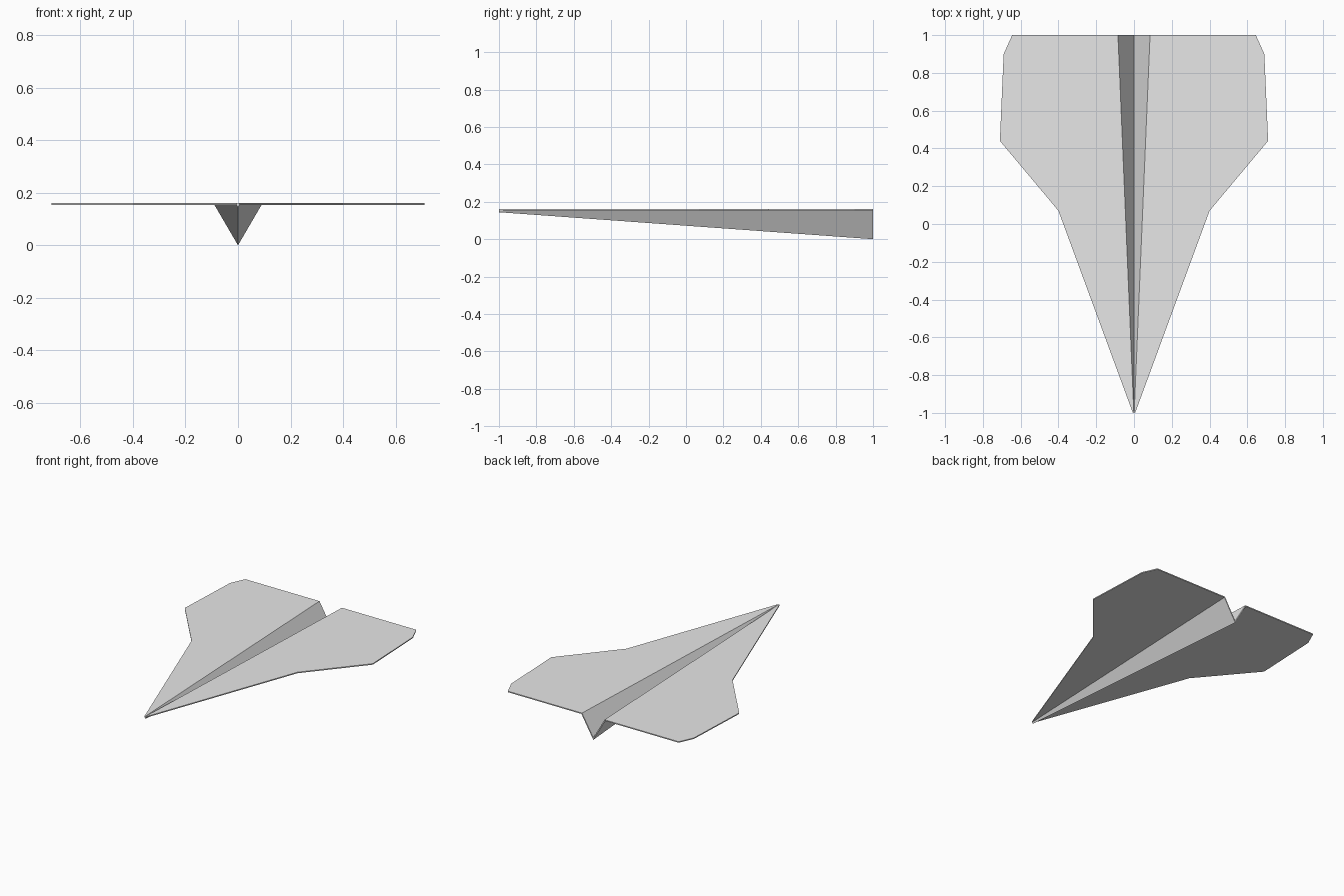
import bpy
import math

cube = bpy.data.objects.get("Cube")
if cube:
    bpy.data.objects.remove(cube, do_unlink=True)

TOP = 0.16                      # height of the level wings
T = 0.0072                      # sheet thickness
SLOPE = math.tan(math.radians(60))   # steepness of the centre fold

# Plain paper material
paper = bpy.data.materials.new("pale_paper")
paper.use_nodes = True
colour = (0.8, 0.8, 0.8, 1.0)
paper.diffuse_color = colour
paper.node_tree.nodes["Principled BSDF"].inputs["Base Color"].default_value = colour

# Half outline of the upper surface, from the nose around the wing to the tail:
# fold bottom, wing hinge, wing edge points, wing hinge, fold bottom
upper = [
    (0, -1, TOP - 0.0017), (0.001, -1, TOP),
    (0.006, -1, TOP), (0.40, 0.07, TOP), (0.71, 0.44, TOP),
    (0.69, 0.90, TOP), (0.645, 1, TOP),
    (0.085, 1, TOP), (0, 1, 2 * T),
]
n = len(upper)
hinge, fold = (1, n - 2), (0, n - 1)

# Lower surface: same outline offset by an even thickness
lower = []
for i, (x, y, z) in enumerate(upper):
    if i in fold:
        lower.append((x, y, z - 2 * T))
    elif i in hinge:
        lower.append((x + T / SLOPE, y, z - T))
    else:
        lower.append((x, y, z - T))

# Fold panel, wing panel, their undersides and the thin rim
panels = [(0, 1, n - 2, n - 1), tuple(range(1, n - 1))]
faces = panels + [tuple(i + n for i in reversed(p)) for p in panels]
faces += [(i + 1, i, i + n, i + 1 + n) for i in range(n - 1)]

mesh = bpy.data.meshes.new("folded_paper_glider")
mesh.from_pydata(upper + lower, [], faces)
mesh.materials.append(paper)
mesh.update()
glider = bpy.data.objects.new("folded_paper_glider", mesh)
bpy.context.collection.objects.link(glider)

# Mirror across the centre fold
mirror = glider.modifiers.new("other_half", 'MIRROR')
mirror.use_axis = (True, False, False)
mirror.merge_threshold = 0.0005
